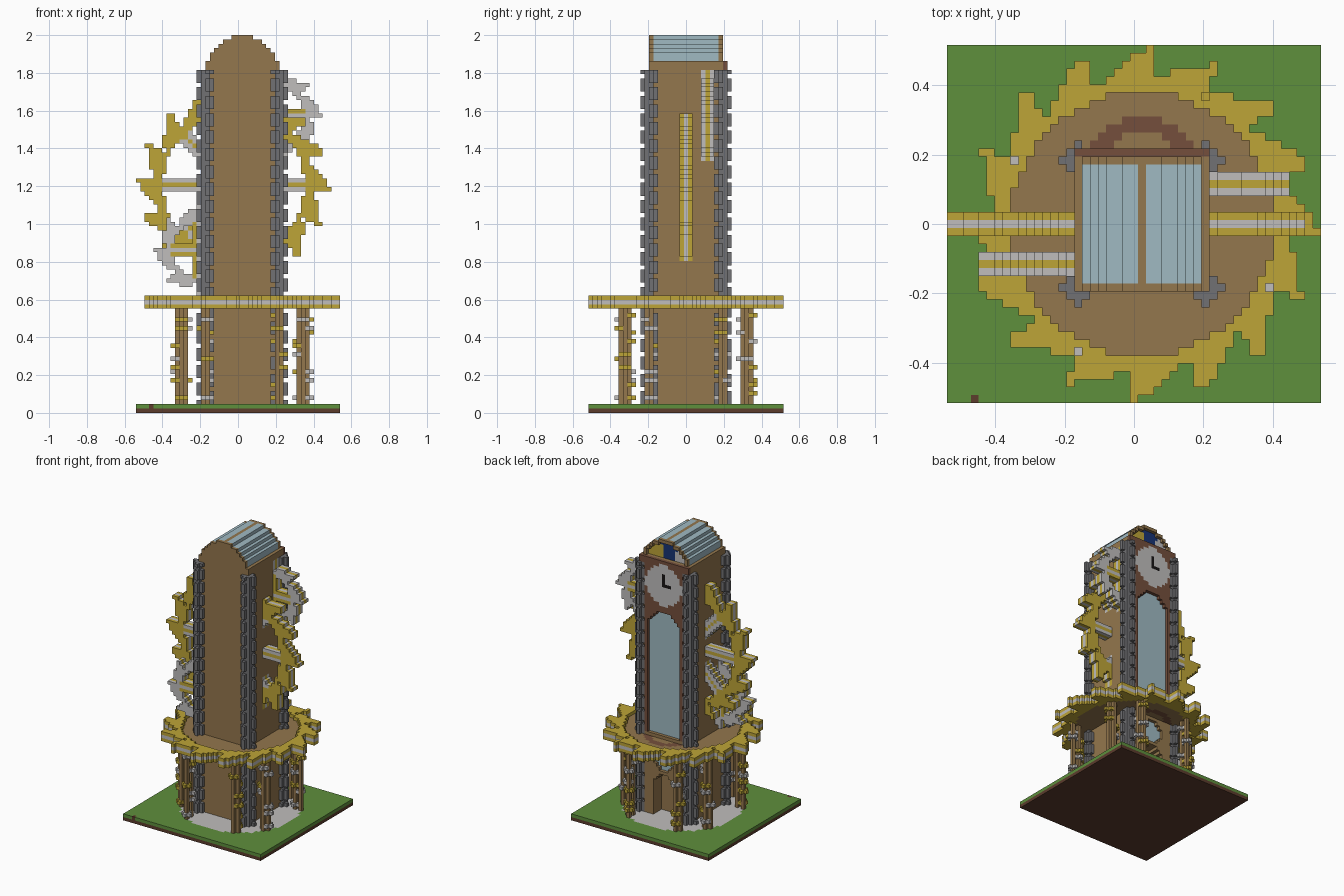
import bpy, math, random
from mathutils import Vector

random.seed(4)
cube = bpy.data.objects.get("Cube")
if cube:
    bpy.data.objects.remove(cube)

# Grid of small blocks: 47 x 45 x 87
S = 2 / 87
ORIGIN = Vector((-23.5, -22.5, 0))
CX, CY = 24, 22

PALETTE = {
    "wood": (146, 118, 78),
    "gold": (188, 163, 58),
    "silver": (190, 188, 187),
    "stone": (112, 112, 115),
    "glass": (158, 184, 193),
    "dark_wood": (116, 80, 62),
    "grass": (95, 142, 63),
    "soil": (92, 62, 48),
    "night_blue": (30, 55, 115),
    "black": (28, 26, 26),
}
NAMES = list(PALETTE)
MATS = []
for label, rgb in PALETTE.items():
    m = bpy.data.materials.new(label)
    m.use_nodes = True
    col = [(c / 255) ** 2.2 for c in rgb] + [1]
    m.diffuse_color = col
    bsdf = m.node_tree.nodes["Principled BSDF"]
    bsdf.inputs["Base Color"].default_value = col
    bsdf.inputs["Roughness"].default_value = 0.9
    MATS.append(m)


def build(name, cells):
    """Mesh of the exposed faces of a {(i, j, k): colour} block set."""
    index, faces, colours = {}, [], []
    for cell, colour in cells.items():
        for axis in range(3):
            for side in (0, 1):
                near = list(cell)
                near[axis] += 2 * side - 1
                if tuple(near) in cells:
                    continue
                u, v = (axis + 1) % 3, (axis + 2) % 3
                loop = []
                for du, dv in ((0, 0), (1, 0), (1, 1), (0, 1)):
                    p = list(cell)
                    p[axis] += side
                    p[u] += du
                    p[v] += dv
                    loop.append(index.setdefault(tuple(p), len(index)))
                faces.append(loop if side else loop[::-1])
                colours.append(NAMES.index(colour))
    used = sorted(set(colours))
    me = bpy.data.meshes.new(name)
    me.from_pydata([(Vector(p) + ORIGIN) * S for p in index], [], faces)
    for c in used:
        me.materials.append(MATS[c])
    for poly, c in zip(me.polygons, colours):
        poly.material_index = used.index(c)
    ob = bpy.data.objects.new(name, me)
    bpy.context.collection.objects.link(ob)
    return ob


def fill(name, xs, ys, zs, rule):
    """Build the blocks for which the rule gives a colour."""
    cells = {}
    for i in range(*xs):
        for j in range(*ys):
            for k in range(*zs):
                c = rule(i, j, k)
                if c:
                    cells[i, j, k] = c
    return build(name, cells)


# Ground slab with a paved disc under the tower
def ground(i, j, k):
    if k == 0 or (i == 3 and j == 0):
        return "soil"
    return "silver" if math.hypot(i - CX, j - CY) < 17 else "grass"


fill("ground", (0, 47), (0, 45), (0, 2), ground)


# Saw-toothed gears in three layers
def gear(name, centre, upright, tip, root, inner, teeth, outer, core, spokes=0, deck=False):
    pitch = math.tau / teeth
    cells = {}
    for a in range(-int(tip), int(tip) + 1):
        for b in range(-int(tip), int(tip) + 1):
            r, ang = math.hypot(a, b), math.atan2(b, a)
            rise = 1 - ((ang - math.radians(86)) % pitch) / pitch
            for c in (-1, 0, 1):
                colour = None
                if inner <= r <= root + (tip - root) * rise:
                    colour = core if c == 0 else outer
                elif r < inner and deck and c < 1:
                    # sill painted on the deck below the window
                    e = math.hypot(a / 6.5, (b - 9) / 4.5)
                    colour = "dark_wood" if 0.55 < e < 1 and b > 9 else "wood"
                elif r < inner and spokes:
                    step = math.tau / spokes
                    off = ang - round(ang / step) * step
                    d = abs(r * math.sin(off))
                    if d < 1.5:
                        colour = core if (c == 0) == (d < 0.6) else outer
                if colour:
                    da, db, dc = (a, c, b) if upright else (a, b, c)
                    cells[centre[0] + da, centre[1] + db, centre[2] + dc] = colour
    return build(name, cells)


gear("platform_gear", (CX, CY, 25), False, 22.5, 17.8, 16.5, 16, "gold", "silver", deck=True)
gear("large_side_gear", (22, CY, 52), True, 22.5, 17.8, 16.2, 16, "gold", "silver", spokes=8)
gear("lower_small_gear", (14, 17, 37), True, 10.5, 7.6, 6.3, 8, "silver", "gold", spokes=4)
gear("upper_small_gear", (32, 27, 68), True, 10.5, 7.6, 6.3, 8, "silver", "gold", spokes=4)


# Tower body: round-topped shaft with framed glass roof and clock wall
def in_arch(u, k, half, spring):
    return u <= half and (k <= spring or math.hypot(u, k - spring) <= half + 0.4)


def tower(i, j, k):
    d = i - CX
    u = abs(d)
    if not in_arch(u, k, 8, 78):
        return None
    rad = math.hypot(u, k - 78)
    if j == 31:
        # clock wall
        if k > 80 or (u > 6 and k < 79):
            return None
        if math.hypot(d, k - 73) <= 6.3:
            hands = (d == 0 and 73 <= k <= 76) or (k == 73 and -2 <= d <= 0)
            return "black" if hands else "silver"
        if k >= 27:
            if in_arch(u, k, 5, 59):
                return None
            return "dark_wood" if u == 6 or k > 58 else "wood"
        # doorway and fanlight below the platform
        if in_arch(u, k, 3, 11) or math.hypot(u, k - 19) < 3.5:
            return None
        return "wood"
    if j == 30:
        if 27 <= k < 66 and in_arch(u, k, 5, 59):
            return "glass"
        if k < 24:
            if in_arch(u, k, 3, 11):
                return None
            if math.hypot(u, k - 19) < 3.5:
                return "glass"
        # open arch in front of the dial
        return None if k > 80 and rad < 7.4 else "wood"
    if j == 29 and k > 79 and rad < 7.6:
        # sun and moon dial
        if math.hypot(d - 4, k - 82) < 3:
            return "gold"
        if math.hypot(d + 5, k - 82) < 2.3:
            return "silver"
        return "night_blue"
    if 28 <= j <= 29 and k < 24 and in_arch(u, k, 3, 11):
        return None
    if 15 <= j <= 29 and k > 80 and u > 0 and rad > 5:
        return "glass"
    return "wood"


fill("tower", (16, 33), (14, 32), (2, 87), tower)


# Stone quoins on the four corners
def quoin(i, j, k):
    u, v = abs(i - CX), abs(j - CY)
    a, b = k % 4 < 3, (k + 2) % 4 < 3
    if u == 9 and 7 <= v <= 9:
        return "stone" if v > 7 or a else None
    if v == 9 and 7 <= u <= 9:
        return "stone" if u > 7 or b else None
    if (u == 10 and v == 8 and a) or (v == 10 and u == 8 and b):
        return "stone"
    return None


fill("corner_quoins", (14, 35), (12, 33), (2, 79), quoin)

# Clusters of rods with little cogs, ringed under the platform
for n in range(8):
    sx, sy = (1, -1)[n & 1], (1, -1)[n >> 1 & 1]
    swap = n >> 2
    cells = {}

    def put(a, b, k, colour):
        a, b = (b, a) if swap else (a, b)
        cells[CX + sx * a, CY + sy * b, k] = colour

    rods = ((13, 8), (15, 8), (14, 9))
    for a, b in rods:
        for k in range(2, 24):
            put(a, b, k, "wood")
    for k in range(3, 23, 3):
        a, b = random.choice(rods)
        colour = random.choice(("gold", "silver"))
        z = k + random.randint(0, 1)
        for da, db in ((0, 0), (1, 0), (-1, 0), (0, 1), (0, -1)):
            put(a + da, b + db, z, colour)
    build("rod_cluster_%d" % (n + 1), cells)
